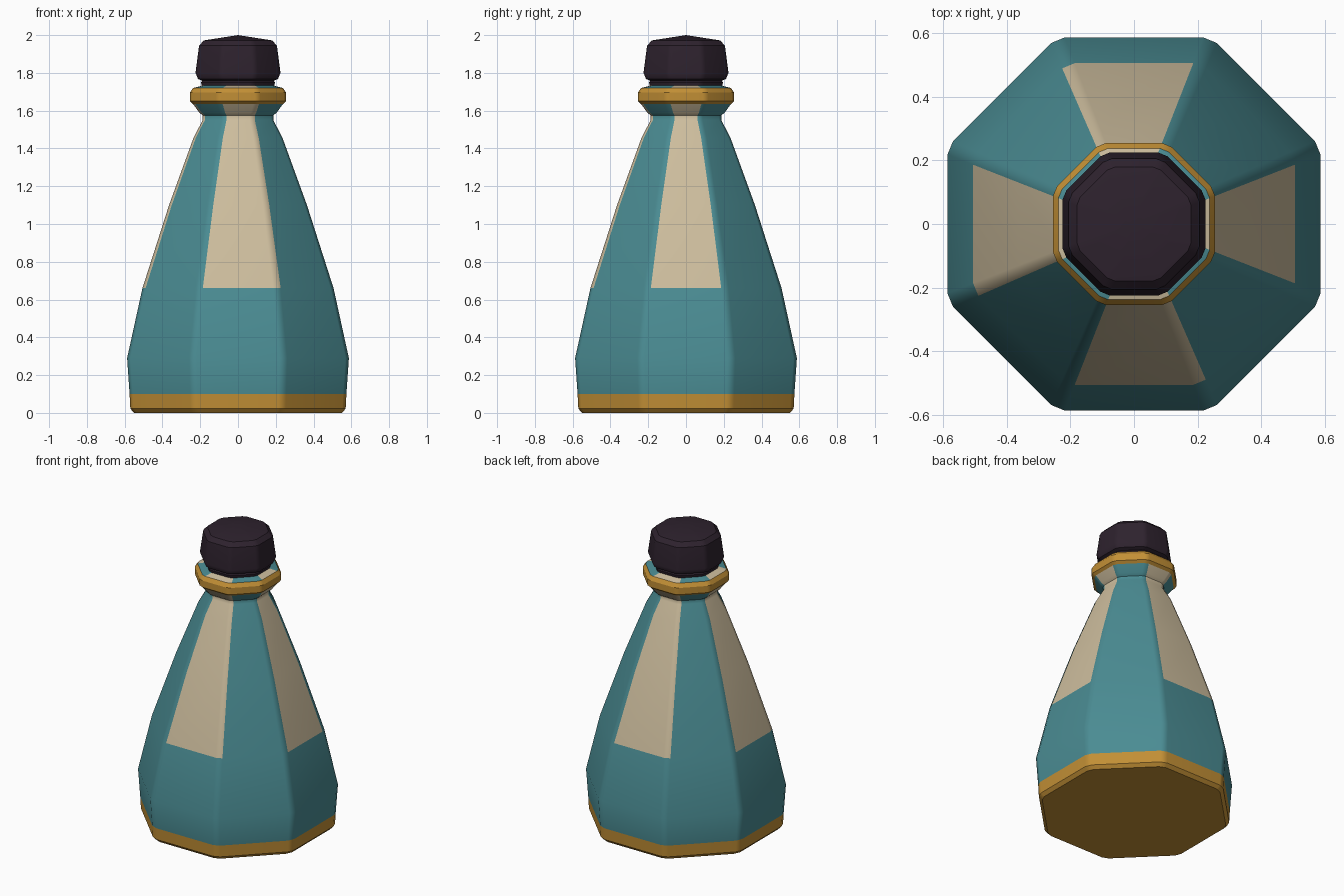
import bpy, bmesh, math
from mathutils import Matrix, Vector

if "Cube" in bpy.data.objects:
    bpy.data.objects.remove(bpy.data.objects["Cube"])


def material(name, rgb):
    m = bpy.data.materials.new(name)
    m.diffuse_color = (*rgb, 1)
    m.use_nodes = True
    m.node_tree.nodes["Principled BSDF"].inputs["Base Color"].default_value = m.diffuse_color
    return m


TEAL = material("teal glaze", (0.069, 0.262, 0.292))
CREAM = material("cream panel", (0.617, 0.515, 0.342))
GOLD = material("gold trim", (0.539, 0.275, 0.036))
DARK = material("dark stopper", (0.027, 0.016, 0.027))

# Panel sides of the octagon, plus the corner strips painted with them
PANEL_SIDES = {0, 4, 5, 8, 9, 12, 13}


def octagon(apothem):
    """Octagon ring with chamfered corners: 16 points."""
    half = apothem * math.tan(math.pi / 8) - (0.012 + 0.022 * apothem)
    pts = []
    for k in range(8):
        turn = Matrix.Rotation(k * math.pi / 4, 3, 'Z')
        pts += [turn @ Vector((apothem, s * half, 0)) for s in (-1, 1)]
    return pts


def lathe(name, profile, mats, bottom=False, peak=None, panel_from=None):
    """Stack octagon rings given as (apothem, z)."""
    bm = bmesh.new()
    rings = [[bm.verts.new((p.x, p.y, z)) for p in octagon(a)] for a, z in profile]
    for level, (lo, hi) in enumerate(zip(rings, rings[1:])):
        for i in range(16):
            j = (i + 1) % 16
            f = bm.faces.new((lo[i], lo[j], hi[j], hi[i]))
            if panel_from is not None and profile[level][1] >= panel_from and i in PANEL_SIDES:
                f.material_index = 1
    if bottom:
        bm.faces.new(rings[0][::-1])
    if peak is not None:
        tip = bm.verts.new((0, 0, peak))
        for i in range(16):
            bm.faces.new((rings[-1][i], rings[-1][(i + 1) % 16], tip))
    me = bpy.data.meshes.new(name)
    bm.to_mesh(me)
    bm.free()
    for m in mats:
        me.materials.append(m)
    ob = bpy.data.objects.new(name, me)
    bpy.context.collection.objects.link(ob)
    bpy.context.view_layer.objects.active = ob
    ob.select_set(True)
    bpy.ops.object.shade_smooth_by_angle(angle=math.radians(30))
    ob.select_set(False)
    # Keep the broad sides flat and the chamfers soft
    ob.modifiers.new("face weighted", 'WEIGHTED_NORMAL').keep_sharp = True
    return ob


# Gold foot band with closed underside
lathe("base_band", [(0.55, 0), (0.57, 0.022), (0.574, 0.10)], [GOLD], bottom=True)

# Faceted body with four painted panels, up to the underside of the lip
lathe("bottle_body",
      [(0.574, 0.10), (0.587, 0.29), (0.506, 0.66), (0.365, 1.10),
       (0.236, 1.455), (0.187, 1.55), (0.187, 1.575), (0.205, 1.59), (0.238, 1.635)],
      [TEAL, CREAM], panel_from=0.65)

# Gold ring around the lip
lathe("lip_ring", [(0.238, 1.635), (0.255, 1.65), (0.255, 1.695), (0.238, 1.72)], [GOLD])

# Sloping top of the lip, painted like the body
lathe("lip_top", [(0.238, 1.72), (0.18, 1.735)], [TEAL, CREAM], panel_from=0.65)

# Stopper with a narrow collar and slightly peaked top
lathe("stopper",
      [(0.19, 1.725), (0.196, 1.75), (0.19, 1.758), (0.212, 1.768), (0.225, 1.80),
       (0.206, 1.945), (0.18, 1.972)],
      [DARK], bottom=True, peak=2.0)
